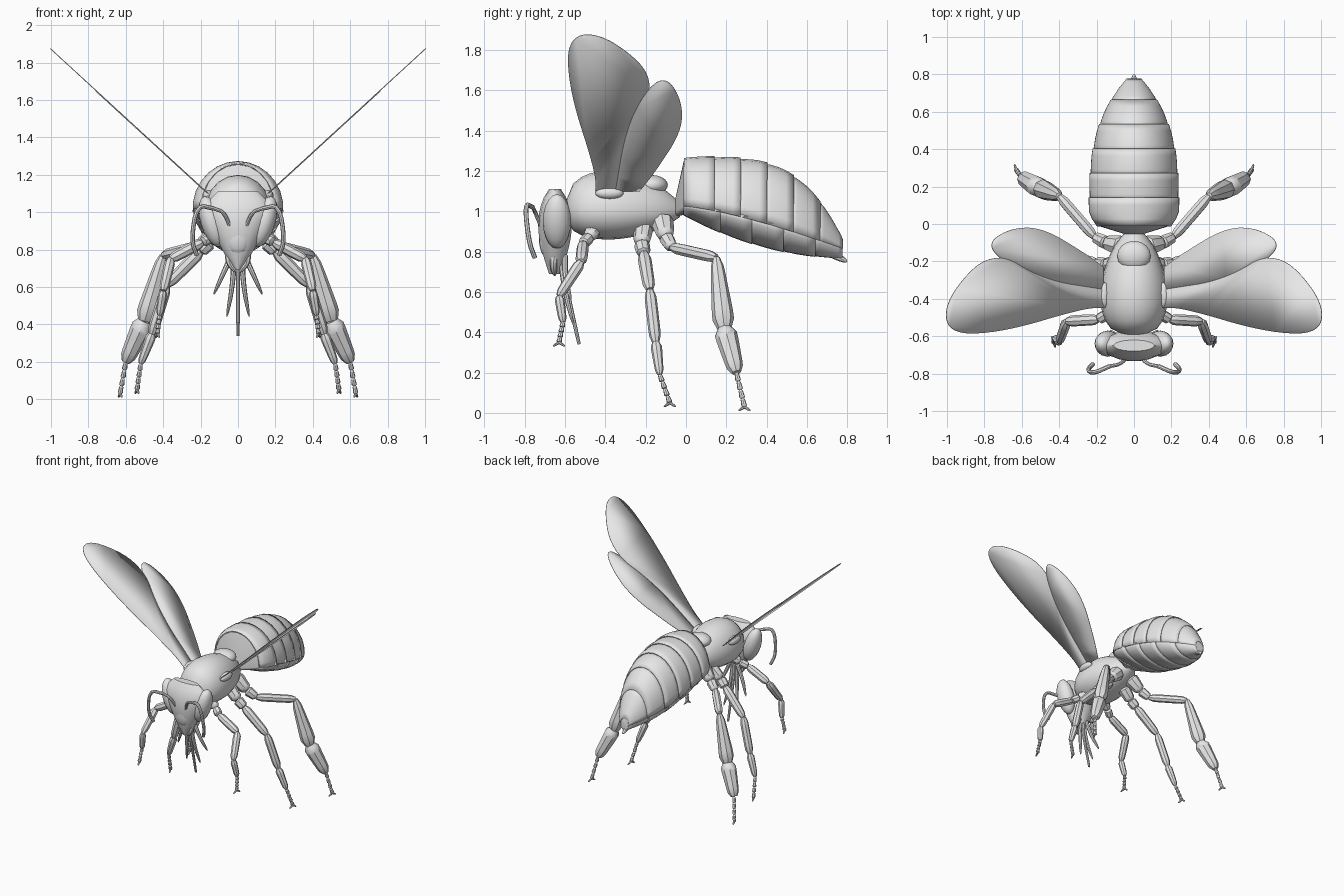
import bpy, bmesh, math
from math import sin, cos, pi
from mathutils import Vector, Matrix

cube = bpy.data.objects.get("Cube")
if cube:
    bpy.data.objects.remove(cube)

shade = 0.8
grey = bpy.data.materials.new("plain grey")
grey.use_nodes = True
grey.diffuse_color = (shade, shade, shade, 1)
grey.node_tree.nodes["Principled BSDF"].inputs["Base Color"].default_value = grey.diffuse_color


def finish(name, bm, mirror=False, thickness=0):
    """Turn a bmesh into a shaded object, optionally thickened and mirrored in x."""
    bmesh.ops.recalc_face_normals(bm, faces=bm.faces[:])
    mesh = bpy.data.meshes.new(name)
    bm.to_mesh(mesh)
    bm.free()
    mesh.materials.append(grey)
    mesh.shade_smooth()
    mesh.set_sharp_from_angle(angle=math.radians(40))
    part = bpy.data.objects.new(name, mesh)
    bpy.context.collection.objects.link(part)
    if thickness:
        solid = part.modifiers.new("thickness", 'SOLIDIFY')
        solid.thickness, solid.offset = thickness, 0
    if mirror:
        part.modifiers.new("mirror", 'MIRROR').use_mirror_merge = False


def steps(count):
    return [i / count for i in range(count + 1)]


def round_path(points, passes=2):
    """Cut the corners of an open path, keeping its two ends."""
    path = [Vector(p) for p in points]
    for _ in range(passes):
        cut = [path[0]]
        for a, b in zip(path, path[1:]):
            cut += [a.lerp(b, 0.25), a.lerp(b, 0.75)]
        path = cut + [path[-1]]
    return path


def loft(bm, rings, closed=True):
    """Bridge rings of points; closed rings also get end caps."""
    rows = [[bm.verts.new(p) for p in ring] for ring in rings]
    size = len(rows[0])
    for a, b in zip(rows, rows[1:]):
        for i in range(size if closed else size - 1):
            j = (i + 1) % size
            bm.faces.new((a[i], a[j], b[j], b[i]))
    if closed:
        bm.faces.new(rows[0])
        bm.faces.new(rows[-1])


def circle(sides):
    return [(cos(t * 2 * pi), sin(t * 2 * pi)) for t in steps(sides)[:-1]]


def tube(bm, path, radius):
    """Round tube along a path; radius is a rule of the distance along it."""
    rings = []
    last = len(path) - 1
    for i, centre in enumerate(path):
        along = path[min(i + 1, last)] - path[max(i - 1, 0)]
        u = along.cross(Vector((0, 1, 0.1))).normalized()
        v = along.cross(u).normalized()
        rings.append([centre + radius(i / last) * (u * c + v * s) for c, s in circle(8)])
    loft(bm, rings)


def joint_piece(bm, p, q, start, end):
    """One jointed leg piece, pinched at both ends."""
    tube(bm, [p.lerp(q, t) for t in steps(8)],
         lambda t: (start + (end - start) * t) * (1 - 0.4 * abs(2 * t - 1) ** 8))


def spike(bm, points, thick):
    tube(bm, round_path(points), lambda t: thick * (1 - 0.9 * t ** 3))


def ellipsoid(name, centre, radii, tilt=0, mirror=False):
    bm = bmesh.new()
    place = Matrix.Translation(centre) @ Matrix.Rotation(tilt, 4, 'Y') @ Matrix.Diagonal((*radii, 1))
    bmesh.ops.create_uvsphere(bm, u_segments=16, v_segments=10, radius=1, matrix=place)
    finish(name, bm, mirror)


# Thorax: steep collar in front, long slope to the waist
def thorax_ring(t):
    swell = max(sin(pi * t ** 0.7), 0.04) ** 0.5
    return [(0.18 * swell * c, 0.57 * t - 0.6, 1 + swell * s * (0.2 if s > 0 else 0.14))
            for c, s in circle(20)]


bm = bmesh.new()
loft(bm, [thorax_ring(t) for t in steps(14)])
finish("thorax", bm)
ellipsoid("thorax_rear_shield", (0, -0.17, 1.13), (0.09, 0.08, 0.05))
ellipsoid("wing_root_scales", (0.16, -0.38, 1.09), (0.03, 0.07, 0.03), mirror=True)


# Abdomen: inner core covered by overlapping back and belly plates
def abdomen_arc(t, scale, first=0.0, sweep=2 * pi, count=20):
    width = 0.24 * (1 - 0.85 * t ** 3.5) * min(1, 0.85 + 2 * t)
    top = 1.27 - 0.41 * t ** 4
    middle = 1.03 - 0.21 * t ** 1.5
    low = 0.77 + 0.21 * (1 - t) ** 2
    arc = []
    for k in steps(count):
        a = first + sweep * k
        height = top - middle if sin(a) > 0 else middle - low
        arc.append((width * scale * cos(a), 0.785 * t - 0.01, middle + height * scale * sin(a)))
    return arc


def plates(name, count, first, sweep, widen):
    bm = bmesh.new()
    for start in steps(count)[:-1]:
        rings = []
        for k in steps(4):
            t = min(1, start + 1.15 * k / count)
            rings.append(abdomen_arc(t, widen - 0.04 * (1 - k) ** 2, first, sweep, 14))
        loft(bm, rings, closed=False)
    finish(name, bm, thickness=0.008)


bm = bmesh.new()
waist = [(0.03 * c, -0.06, 1 + 0.03 * s) for c, s in circle(20)]
loft(bm, [waist] + [abdomen_arc(t, 0.94)[:-1] for t in steps(12)])
finish("abdomen_core", bm)
plates("abdomen_back_plates", 6, -0.1, pi + 0.2, 1)
plates("abdomen_belly_plates", 5, pi, pi, 0.98)
bm = bmesh.new()
spike(bm, [(0, 0.7, 0.8), (0, 0.8, 0.75)], 0.02)
finish("stinger", bm)

# Head tapering down to the mouth
bm = bmesh.new()
rings = []
for t in steps(10):
    width = 0.01 + 0.22 * (1 - t) ** 0.8 * min(1, 0.45 + 2.5 * t)
    depth = 0.03 + 0.055 * sin(pi * t ** 0.8)
    rings.append([(width * c, depth * s - 0.65, 1.11 - 0.42 * t) for c, s in circle(18)])
loft(bm, rings)
finish("head", bm)
ellipsoid("eyes", (0.14, -0.64, 0.95), (0.06, 0.07, 0.14), tilt=0.3, mirror=True)
ellipsoid("face_plate", (0, -0.69, 0.87), (0.07, 0.04, 0.1))

# Antennae: rising base and drooping whip
bm = bmesh.new()
elbow = (0.13, -0.76, 1.02)
tube(bm, round_path([(0.03, -0.7, 0.88), (0.07, -0.75, 1), elbow]), lambda t: 0.01)
tube(bm, round_path([elbow, (0.22, -0.8, 1.04), (0.25, -0.78, 0.85), (0.22, -0.75, 0.77)]), lambda t: 0.012)
finish("antennae", bm, mirror=True)

# Mouthparts
bm = bmesh.new()
tube(bm, round_path([(0, -0.61, 0.76), (0, -0.6, 0.65), (0, -0.53, 0.34)]), lambda t: 0.015 - 0.007 * t)
finish("tongue", bm)
bm = bmesh.new()
spike(bm, [(0.02, -0.62, 0.76), (0.03, -0.6, 0.6), (0.06, -0.56, 0.44)], 0.015)
spike(bm, [(0.03, -0.6, 0.78), (0.08, -0.6, 0.67), (0.13, -0.57, 0.56)], 0.015)
spike(bm, [(0.05, -0.65, 0.8), (0.05, -0.66, 0.73), (0.01, -0.65, 0.68)], 0.02)
finish("jaws_and_feelers", bm, mirror=True)


# Legs: joints from hip to foot, and the thickness at each joint
def leg(name, joints, thick):
    joints = [Vector(p) for p in joints]
    bm = bmesh.new()
    for p, q, start, end in zip(joints, joints[1:], thick, thick[1:]):
        joint_piece(bm, p, q, start, end)
    finish(name + "_legs", bm, mirror=True)
    bm = bmesh.new()
    ankle, foot = joints[-2:]
    beads = [ankle.lerp(foot, t) for t in steps(4)]
    for p, q in zip(beads, beads[1:]):
        joint_piece(bm, p, q, 0.01, 0.015)
    for side in (-1, 1):
        spike(bm, [foot, foot + Vector((0.01 * side, 0.03 * side, -0.02))], 0.008)
    finish(name + "_feet", bm, mirror=True)


leg("hind", [(0.06, -0.12, 0.96), (0.15, -0.1, 0.87), (0.21, -0.07, 0.82), (0.4, 0.15, 0.77),
             (0.5, 0.19, 0.42), (0.6, 0.25, 0.2), (0.63, 0.29, 0.03)],
    [0.06, 0.04, 0.03, 0.03, 0.06, 0.04])
leg("middle", [(0.07, -0.21, 0.92), (0.15, -0.22, 0.84), (0.2, -0.21, 0.79), (0.38, -0.18, 0.61),
               (0.46, -0.15, 0.35), (0.52, -0.13, 0.19), (0.54, -0.08, 0.05)],
    [0.05, 0.04, 0.035, 0.03, 0.03, 0.02])
leg("front", [(0.06, -0.45, 0.93), (0.14, -0.48, 0.87), (0.19, -0.51, 0.84), (0.36, -0.52, 0.75),
              (0.4, -0.63, 0.58), (0.42, -0.61, 0.45), (0.43, -0.63, 0.35)],
    [0.05, 0.03, 0.03, 0.03, 0.025, 0.02])


# Wings: flat blades rising outward from the thorax
def wing(name, outline, shift):
    bm = bmesh.new()
    bm.faces.new([bm.verts.new((1.09 * p.y - 1.04 + shift, p.x, p.y)) for p in round_path(outline, 3)])
    finish(name, bm, mirror=True, thickness=0.005)


wing("fore_wings", [(-0.45, 1.1), (-0.45, 1.2), (-0.58, 1.6), (-0.59, 1.87), (-0.4, 1.88),
                    (-0.13, 1.65), (-0.3, 1.4), (-0.35, 1.1)], 0)
wing("hind_wings", [(-0.35, 1.1), (-0.3, 1.4), (-0.2, 1.6), (-0.1, 1.67), (-0.02, 1.55),
                    (-0.02, 1.4), (-0.15, 1.2), (-0.23, 1.1)], 0.004)
